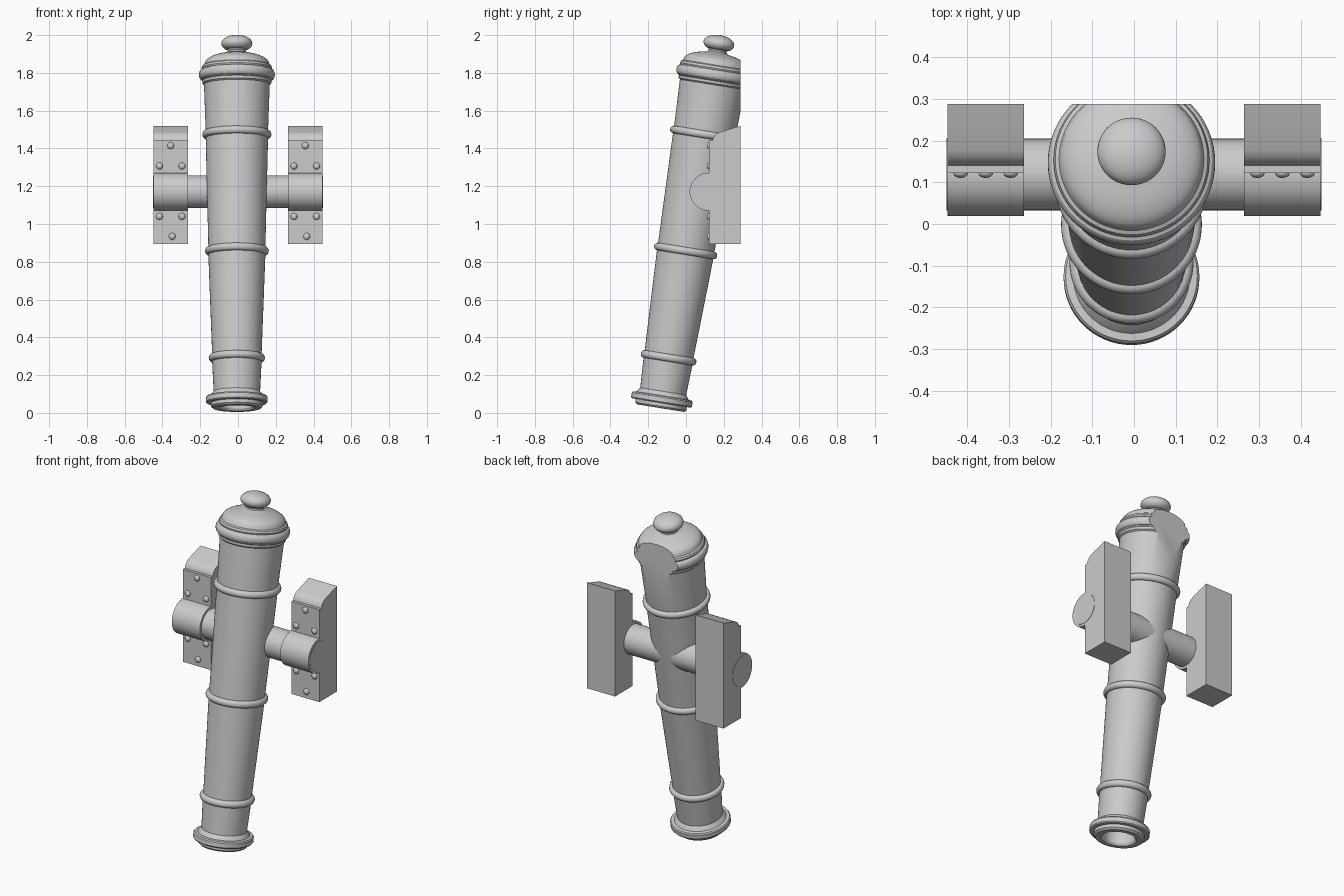
import bpy, bmesh, math
from mathutils import Matrix, Vector

cube = bpy.data.objects.get("Cube")
if cube:
    bpy.data.objects.remove(cube, do_unlink=True)

metal = bpy.data.materials.new("grey metal")
metal.use_nodes = True
GREY = (0.6, 0.6, 0.6, 1)
metal.diffuse_color = GREY
metal.node_tree.nodes["Principled BSDF"].inputs["Base Color"].default_value = GREY

BACK = 0.288                      # flat mounting plane behind everything
PIVOT = Vector((0, 0.119, 1.171))  # trunnion axis
BLOCK_X, BLOCK_W = 0.356, 0.184


def finish(name, bm, angle=30):
    bmesh.ops.recalc_face_normals(bm, faces=bm.faces)
    for f in bm.faces:
        f.smooth = True
    mesh = bpy.data.meshes.new(name)
    bm.to_mesh(mesh)
    bm.free()
    mesh.set_sharp_from_angle(angle=math.radians(angle))
    mesh.materials.append(metal)
    obj = bpy.data.objects.new(name, mesh)
    bpy.context.collection.objects.link(obj)
    return obj


def lathe(profile, steps=64):
    bm = bmesh.new()
    verts = [bm.verts.new((r, 0, s)) for r, s in profile]
    edges = [bm.edges.new(pair) for pair in zip(verts, verts[1:])]
    bmesh.ops.spin(bm, geom=verts + edges, cent=(0, 0, 0), axis=(0, 0, 1),
                   angle=math.tau, steps=steps)
    bmesh.ops.remove_doubles(bm, verts=bm.verts, dist=1e-5)
    return bm


def moulding(s, r, height=0.018, half=0.02):
    # half-round band around the barrel
    return [(r + height * math.sin(a), s - half * math.cos(a))
            for a in (math.pi * i / 8 for i in range(9))]


def prism(name, outline, x, width):
    # (y, z) outline extruded along x
    bm = bmesh.new()
    face = bm.faces.new([bm.verts.new((x - width / 2, y, z)) for y, z in outline])
    ext = bmesh.ops.extrude_face_region(bm, geom=[face])
    moved = [v for v in ext["geom"] if isinstance(v, bmesh.types.BMVert)]
    bmesh.ops.translate(bm, verts=moved, vec=(width, 0, 0))
    return finish(name, bm)


def rod(name, x, radius, length):
    bm = bmesh.new()
    place = Matrix.Translation(PIVOT + Vector((x, 0, 0))) @ Matrix.Rotation(math.pi / 2, 4, "Y")
    bmesh.ops.create_cone(bm, cap_ends=True, segments=48, radius1=radius,
                          radius2=radius, depth=length, matrix=place)
    return finish(name, bm)


# Barrel: bore, muzzle lip, banded tube, breech and knob in one turned profile
profile = [(0, 0.45), (0.088, 0.45), (0.088, 0.012), (0.096, 0), (0.126, 0),
           (0.137, 0.01), (0.137, 0.028), (0.158, 0.028), (0.163, 0.034),
           (0.163, 0.058), (0.158, 0.065), (0.14, 0.067), (0.133, 0.078), (0.123, 0.09)]
for s, r in ((0.27, 0.131), (0.843, 0.151), (1.468, 0.165)):
    profile += moulding(s, r)
profile += [(0.174, 1.735), (0.182, 1.742), (0.183, 1.756), (0.19, 1.762)]
profile += moulding(1.788, 0.188, 0.013, 0.024)
profile += [(0.184, 1.815), (0.187, 1.823), (0.183, 1.835), (0.174, 1.84)]
profile += [(0.172 * math.cos(a), 1.845 + 0.062 * math.sin(a))
            for a in (math.radians(d) for d in range(0, 71, 10))]
profile += [(0.05, 1.908), (0.048, 1.916), (0.052, 1.924)]
profile += [(0.082 * math.cos(a), 1.955 + 0.045 * math.sin(a))
            for a in (math.radians(d) for d in range(-40, 81, 10))]
profile.append((0, 2.0))
bm = lathe(profile)
bm.transform(Matrix.Translation((-0.006, -0.135, 0.025))
             @ Matrix.Rotation(math.radians(-9.1), 4, "X"))
# Slice the breech flat against the mounting plane
bmesh.ops.bisect_plane(bm, geom=bm.verts[:] + bm.edges[:] + bm.faces[:],
                       plane_co=(0, BACK, 0), plane_no=(0, 1, 0), clear_outer=True)
bmesh.ops.holes_fill(bm, edges=[e for e in bm.edges if e.is_boundary], sides=0)
finish("barrel", bm)

# Trunnion bar through the barrel
rod("trunnion", 0, 0.086, 2 * BLOCK_X + BLOCK_W + 0.004)

for side, sign in (("left", 1), ("right", -1)):
    x = sign * BLOCK_X
    # Mounting block with sloping, rounded top
    prism(side + "_block", [(BACK, 0.894), (BACK, 1.52), (0.178, 1.486), (0.16, 1.477),
                            (0.147, 1.462), (0.14, 1.443), (0.14, 0.894)], x, BLOCK_W)
    # Strap plate and the round clamp over the trunnion
    prism(side + "_strap", [(0.141, 0.894), (0.141, 1.443), (0.123, 1.443),
                            (0.123, 0.894)], x, BLOCK_W)
    rod(side + "_clamp", x, 0.1, BLOCK_W)
    # Domed bolts, three above and three below the clamp
    bm = bmesh.new()
    for dx, z in ((0, 1.415), (-0.06, 1.307), (0.06, 1.307),
                  (-0.06, 1.04), (0.06, 1.04), (0.008, 0.934)):
        bmesh.ops.create_uvsphere(bm, u_segments=16, v_segments=10, radius=0.018,
                                  matrix=Matrix.Translation((x + dx, 0.123, z))
                                  @ Matrix.Diagonal((1, 0.7, 1, 1)))
    finish(side + "_bolts", bm, 60)
